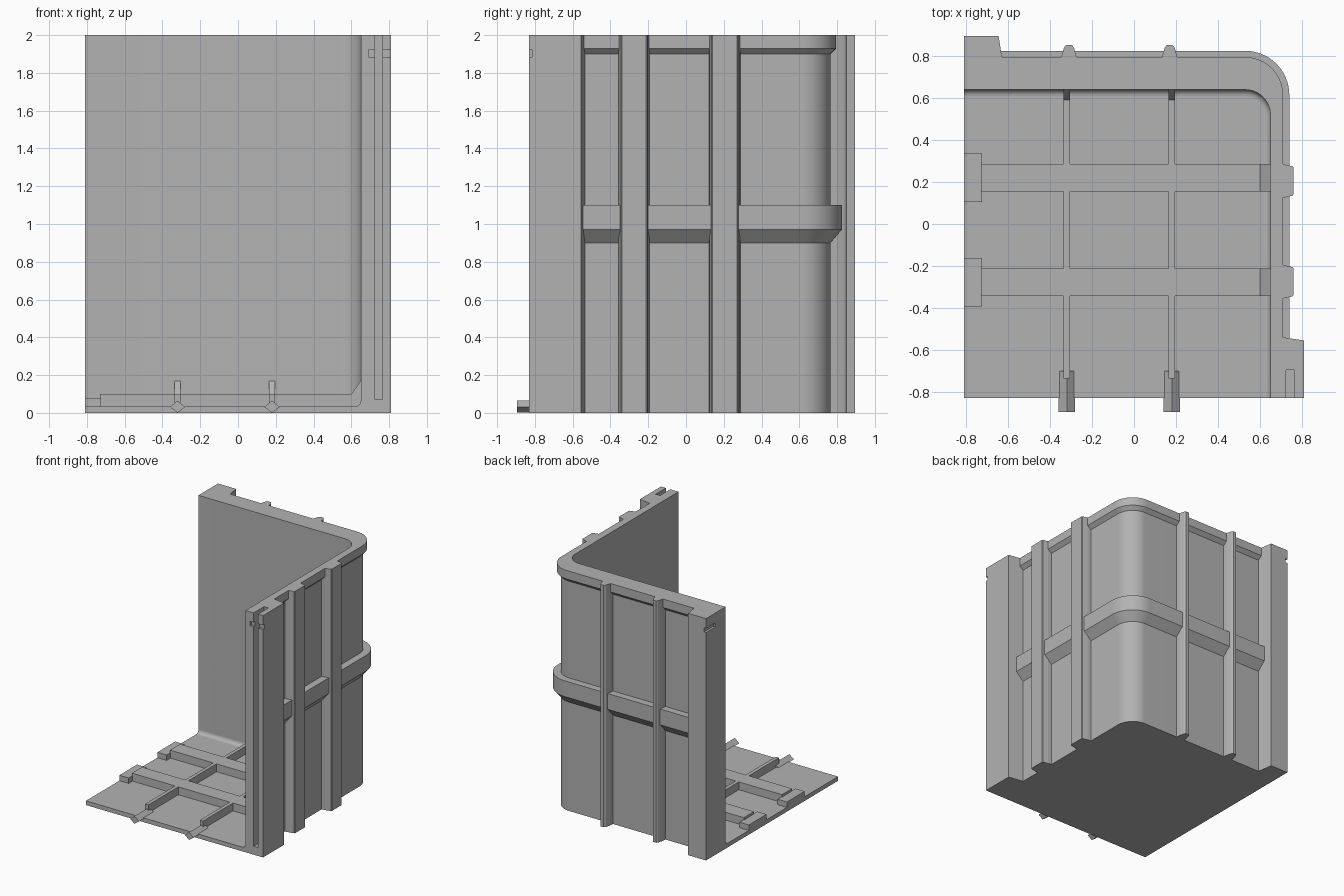
import bpy, bmesh, math

cube = bpy.data.objects.get("Cube")
if cube:
    bpy.data.objects.remove(cube, do_unlink=True)

GREY = (0.45, 0.45, 0.45, 1)
mat = bpy.data.materials.new("plain grey")
mat.use_nodes = True
mat.diffuse_color = GREY
mat.node_tree.nodes["Principled BSDF"].inputs["Base Color"].default_value = GREY


def loft(name, rings, smooth=False):
    """Closed solid skinned through rings of equal point count."""
    bm = bmesh.new()
    loops = [[bm.verts.new(p) for p in ring] for ring in rings]
    n = len(loops[0])
    for a, b in zip(loops, loops[1:]):
        for i in range(n):
            j = (i + 1) % n
            bm.faces.new((a[i], a[j], b[j], b[i]))
    bm.faces.new(loops[0][::-1])
    bm.faces.new(loops[-1])
    bmesh.ops.recalc_face_normals(bm, faces=bm.faces)
    mesh = bpy.data.meshes.new(name)
    bm.to_mesh(mesh)
    bm.free()
    mesh.materials.append(mat)
    ob = bpy.data.objects.new(name, mesh)
    bpy.context.collection.objects.link(ob)
    if smooth:
        bpy.ops.object.select_all(action='DESELECT')
        ob.select_set(True)
        bpy.context.view_layer.objects.active = ob
        bpy.ops.object.shade_smooth_by_angle(angle=math.radians(25))
    return ob


def prism(name, plan, z0, z1, smooth=False):
    return loft(name, [[(x, y, z) for x, y in plan] for z in (z0, z1)], smooth)


def box(name, x0, x1, y0, y1, z0, z1):
    return prism(name, [(x0, y0), (x1, y0), (x1, y1), (x0, y1)], z0, z1)


def corner_path(cx, cy, r, x_end, y_end, steps=16):
    """Path along the back wall, round the corner, along the side wall."""
    arc = [math.pi / 2 * (1 - i / steps) for i in range(steps + 1)]
    return ([(x_end, cy + r)]
            + [(cx + r * math.cos(a), cy + r * math.sin(a)) for a in arc]
            + [(cx + r, y_end)])


def outer(r, x_end=-0.70, y_end=-0.60):
    return corner_path(0.53, 0.615, r, x_end, y_end)


def inner(r, x_end=-0.81, y_end=-0.83):
    return corner_path(0.53, 0.52, r, x_end, y_end)


def sweep(name, path, section):
    """Sweep a section of (offset, z) points along a corner path."""
    tracks = [[(x, y, z) for x, y in path(r)] for r, z in section]
    return loft(name, list(zip(*tracks)), True)


def cut(ob, cutter):
    mod = ob.modifiers.new("cut", 'BOOLEAN')
    mod.operation = 'DIFFERENCE'
    mod.solver = 'EXACT'
    mod.object = cutter
    cutter.hide_render = True
    bpy.context.view_layer.objects.active = ob
    bpy.ops.object.modifier_apply(modifier=mod.name)
    bpy.data.objects.remove(cutter, do_unlink=True)


# Floor plate and rounded two-sided wall
prism("floor", inner(0.125) + [(-0.81, -0.83)], 0, 0.035)
prism("wall", outer(0.15) + inner(0.12, -0.70, -0.60)[::-1], 0, 2, True)

# Small fillet where the floor meets the wall
R = 0.03
curve = [(0.12 - R + R * math.sin(a), 0.035 + R - R * math.cos(a))
         for a in [math.pi / 2 * i / 6 for i in range(7)]]
sweep("floor_fillet", inner, curve + [(0.123, 0.065), (0.123, 0.03), (0.09, 0.03)])

# Bands with a sloped underside
for name, r, z0, z1, z2 in (("top_band", 0.18, 1.90, 1.93, 2.0),
                            ("middle_band", 0.21, 0.90, 0.97, 1.10)):
    sweep(name, outer, [(0.14, z0), (0.15, z0), (r, z1), (r, z2), (0.14, z2)])

# End posts with slot and latch grooves
side_post = prism("side_post", [(0.65, -0.83), (0.81, -0.83), (0.81, -0.555),
                                (0.68, -0.535), (0.65, -0.535)], 0, 2)
cut(side_post, box("slot_cutter", 0.725, 0.765, -0.9, -0.695, 0.07, 2.1))
cut(side_post, box("groove_cutter", 0.69, 0.9, -0.9, -0.812, 1.885, 1.92))
back_post = prism("back_post", [(-0.81, 0.64), (-0.81, 0.895), (-0.645, 0.895),
                                (-0.625, 0.765), (-0.625, 0.64)], 0, 2)
cut(back_post, box("groove_cutter", -0.9, -0.792, 0.775, 1.0, 1.885, 1.92))

# Upright outer ribs
for x in (-0.31, 0.17):
    prism("back_rib", [(x - 0.04, 0.75), (x - 0.035, 0.80), (x - 0.024, 0.84),
                       (x - 0.014, 0.852), (x + 0.014, 0.852), (x + 0.024, 0.84),
                       (x + 0.035, 0.80), (x + 0.04, 0.75)], 0, 2)
for y in (-0.275, 0.205):
    prism("side_rib", [(0.66, y - 0.085), (0.71, y - 0.08), (0.755, y - 0.07),
                       (0.76, y - 0.064), (0.76, y + 0.064), (0.755, y + 0.07),
                       (0.71, y + 0.08), (0.66, y + 0.085)], 0, 2)


# Floor ribs that rise in a gusset at the wall
def rib_profile(start, wall):
    return [(start, 0.01), (start, 0.10), (wall - 0.05, 0.10),
            (wall, 0.17), (wall + 0.01, 0.17), (wall + 0.01, 0.01)]


for y in (-0.278, 0.22):
    loft("cross_rib", [[(u, v, z) for u, z in rib_profile(-0.73, 0.65)]
                       for v in (y - 0.066, y + 0.066)])
    box("rib_tab", -0.81, -0.725, y - 0.116, y + 0.116, 0.02, 0.08)
for x in (-0.32, 0.18):
    loft("long_rib", [[(v, u, z) for u, z in rib_profile(-0.735, 0.64)]
                      for v in (x - 0.015, x + 0.015)])
    # Diamond locating pegs
    loft("peg", [[(x - 0.04, y, 0.031), (x, y, 0.001), (x + 0.04, y, 0.031), (x, y, 0.065)]
                 for y in (-0.895, -0.70)])
